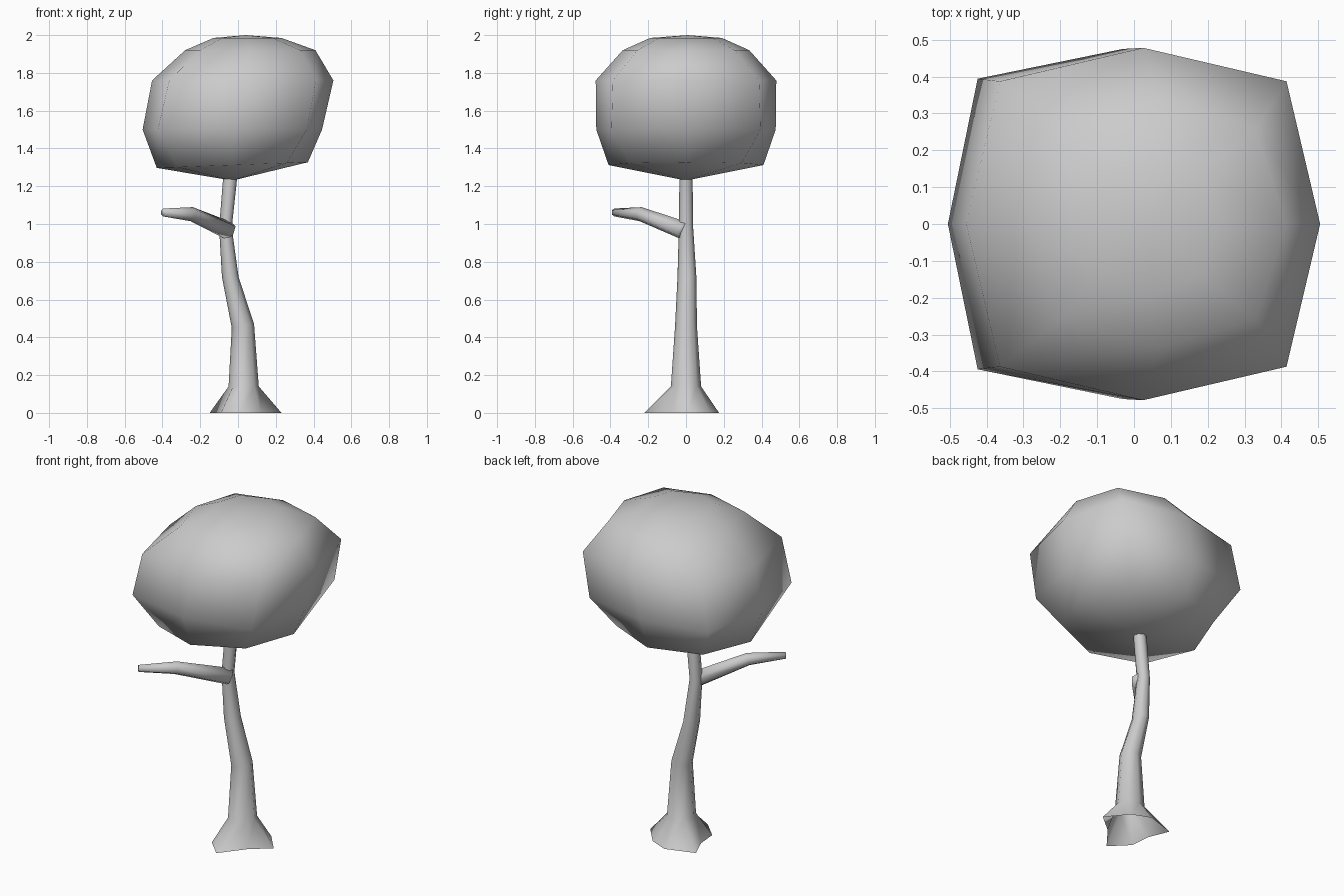
import bpy, bmesh, math
from mathutils import Vector

if "Cube" in bpy.data.objects:
    bpy.data.objects.remove(bpy.data.objects["Cube"])


def loft(name, rings, cap_start=False, cap_end=False):
    """Skin a list of equal-length point rings; a one-point ring is a pole."""
    bm = bmesh.new()
    loops = [[bm.verts.new(p) for p in ring] for ring in rings]
    for a, b in zip(loops, loops[1:]):
        n = max(len(a), len(b))
        for i in range(n):
            j = (i + 1) % n
            if len(a) == 1:
                bm.faces.new((a[0], b[j], b[i]))
            elif len(b) == 1:
                bm.faces.new((a[i], a[j], b[0]))
            else:
                bm.faces.new((a[i], a[j], b[j], b[i]))
    if cap_start:
        bm.faces.new(loops[0][::-1])
    if cap_end:
        bm.faces.new(loops[-1])
    bmesh.ops.recalc_face_normals(bm, faces=[f for f in bm.faces])
    mesh = bpy.data.meshes.new(name)
    bm.to_mesh(mesh)
    bm.free()
    for p in mesh.polygons:
        p.use_smooth = True
    obj = bpy.data.objects.new(name, mesh)
    bpy.context.collection.objects.link(obj)
    return obj


def octagon(z, x0, x1, y0, y1, corner=0.71, tilt=0.0):
    """Eight-sided ring in the given bounds; corner sets how square it is."""
    cx, cy, rx, ry = (x0 + x1) / 2, (y0 + y1) / 2, (x1 - x0) / 2, (y1 - y0) / 2
    pts = []
    for i in range(8):
        a = i * math.pi / 4
        k = corner / 0.7071 if i % 2 else 1.0
        dx, dy = math.cos(a) * k, math.sin(a) * k
        pts.append((cx + rx * dx, cy + ry * dy, z + tilt * dx))
    return pts


# Trunk: lobed root flare, then a bending taper up into the crown
roots = [(0.23, 0.01, 0), (0.13, 0.13, 0), (0.02, 0.175, 0), (-0.15, 0.12, 0),
         (-0.10, 0.0, 0), (-0.09, -0.12, 0), (0.01, -0.22, 0), (0.12, -0.08, 0)]
loft("trunk", [
    roots,
    octagon(0.14, -0.05, 0.11, -0.08, 0.08),
    octagon(0.46, -0.033, 0.085, -0.058, 0.058, tilt=0.01),
    octagon(0.72, -0.085, 0.003, -0.045, 0.055),
    octagon(0.98, -0.10, -0.033, -0.038, 0.038),
    octagon(1.23, -0.08, -0.006, -0.035, 0.035),
    octagon(1.32, -0.07, 0.0, -0.03, 0.03),
], cap_end=True)

# Branch: six-sided tapering limb reaching to the front left
side = Vector((1, -1, 0)).normalized()
branch = []
for c, r, lean in [((-0.05, -0.01, 0.965), 0.05, 0.3),
                   ((-0.245, -0.24, 1.052), 0.038, 0.15),
                   ((-0.395, -0.38, 1.061), 0.021, 0.0)]:
    up = Vector((lean, lean, 1)).normalized()
    branch.append([Vector(c) + r * (math.cos(a) * side + math.sin(a) * up)
                   for a in (math.pi / 6 + i * math.pi / 3 for i in range(6))])
loft("branch", branch, cap_start=True, cap_end=True)

# Crown: squarish low-poly ball, sheared to the right towards the top
loft("crown", [
    [(-0.03, 0, 1.23)],
    octagon(1.312, -0.43, 0.37, -0.41, 0.41, 0.72, 0.015),
    octagon(1.50, -0.505, 0.445, -0.475, 0.475, 0.83),
    octagon(1.76, -0.455, 0.505, -0.478, 0.478, 0.81),
    octagon(1.92, -0.28, 0.41, -0.335, 0.335, 0.77),
    octagon(1.985, -0.13, 0.23, -0.19, 0.19, 0.74),
    [(0.04, 0.01, 2.0)],
])
